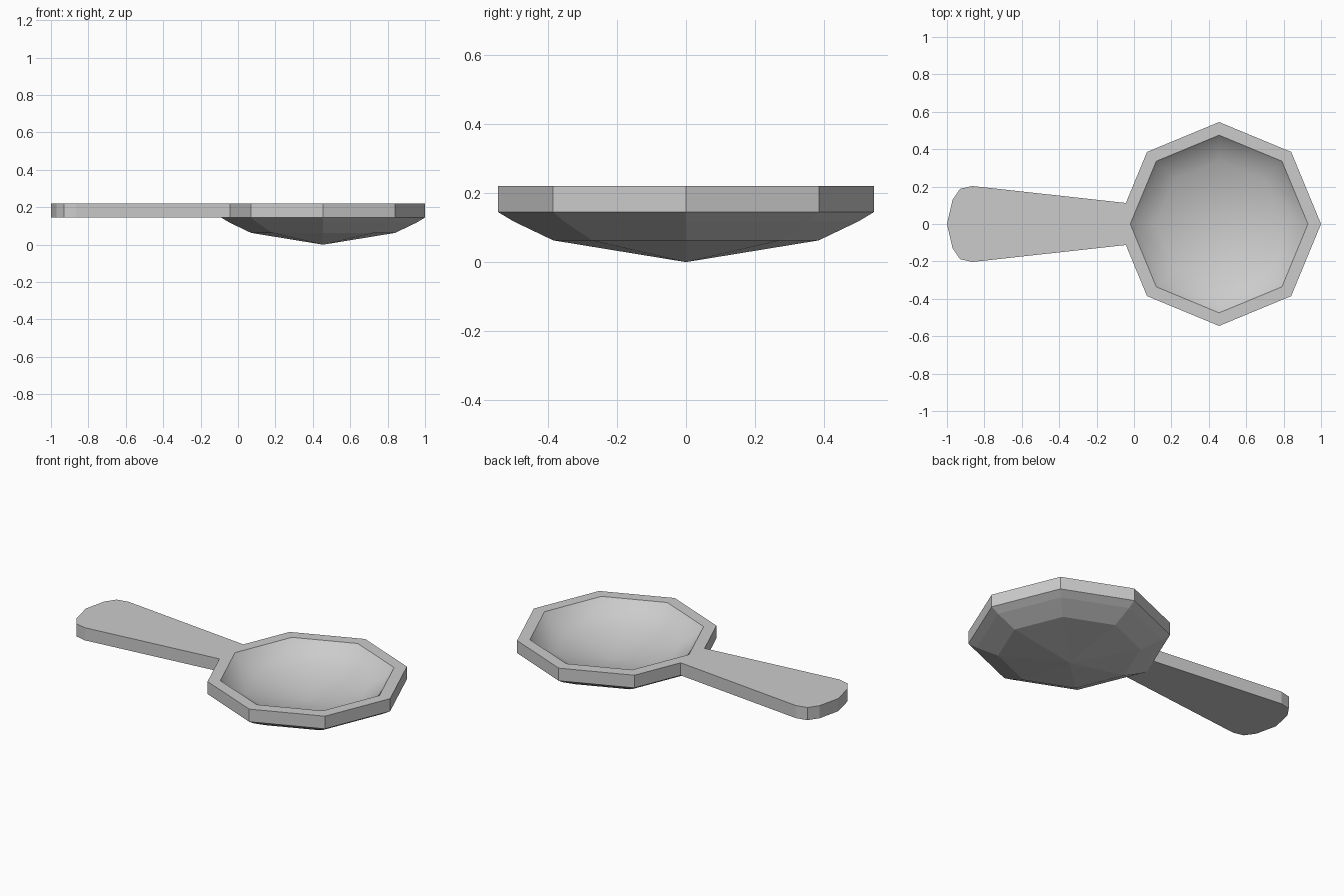
import bpy, bmesh, math

if "Cube" in bpy.data.objects:
    bpy.data.objects.remove(bpy.data.objects["Cube"])

CX, SIDES = 0.455, 8
Z_LOW, Z_TOP = 0.145, 0.22


def finish(name, bm):
    bmesh.ops.recalc_face_normals(bm, faces=bm.faces)
    mesh = bpy.data.meshes.new(name)
    bm.to_mesh(mesh)
    bm.free()
    obj = bpy.data.objects.new(name, mesh)
    bpy.context.collection.objects.link(obj)
    return obj


def ring(bm, r, z):
    return [bm.verts.new((CX + r * math.cos(math.tau * i / SIDES),
                          r * math.sin(math.tau * i / SIDES), z))
            for i in range(SIDES)]


# Octagonal bowl: outer underside, upright rim, hollow inside
bm = bmesh.new()
profile = [(0.385, 0.063), (0.50, 0.118), (0.545, Z_LOW), (0.545, Z_TOP),
           (0.475, Z_TOP), (0.44, 0.184), (0.337, 0.126)]
rings = [ring(bm, r, z) for r, z in profile]
smooth_from = 4
for k, (a, b) in enumerate(zip(rings, rings[1:])):
    for i in range(SIDES):
        j = (i + 1) % SIDES
        f = bm.faces.new((a[i], a[j], b[j], b[i]))
        f.smooth = k >= smooth_from
for loop, z, smooth in ((rings[0], 0.0, False), (rings[-1], 0.066, True)):
    pole = bm.verts.new((CX, 0, z))
    for i in range(SIDES):
        bm.faces.new((loop[i], loop[(i + 1) % SIDES], pole)).smooth = smooth
# Keep the inner rim crease crisp
for i in range(SIDES):
    bm.edges.get((rings[4][i], rings[4][(i + 1) % SIDES])).smooth = False
finish("bowl", bm)

# Flat handle widening to a rounded end, fitted to the bowl's corner
bm = bmesh.new()
half = [(-0.04, 0.112), (-0.865, 0.203), (-0.93, 0.188), (-0.97, 0.13)]
outline = [(-0.09, 0)] + half + [(-1, 0)] + [(x, -y) for x, y in reversed(half)]
base = bm.faces.new([bm.verts.new((x, y, Z_LOW)) for x, y in outline])
ext = bmesh.ops.extrude_face_region(bm, geom=[base], use_keep_orig=True)
top = [v for v in ext["geom"] if isinstance(v, bmesh.types.BMVert)]
bmesh.ops.translate(bm, verts=top, vec=(0, 0, Z_TOP - Z_LOW))
finish("handle", bm)
